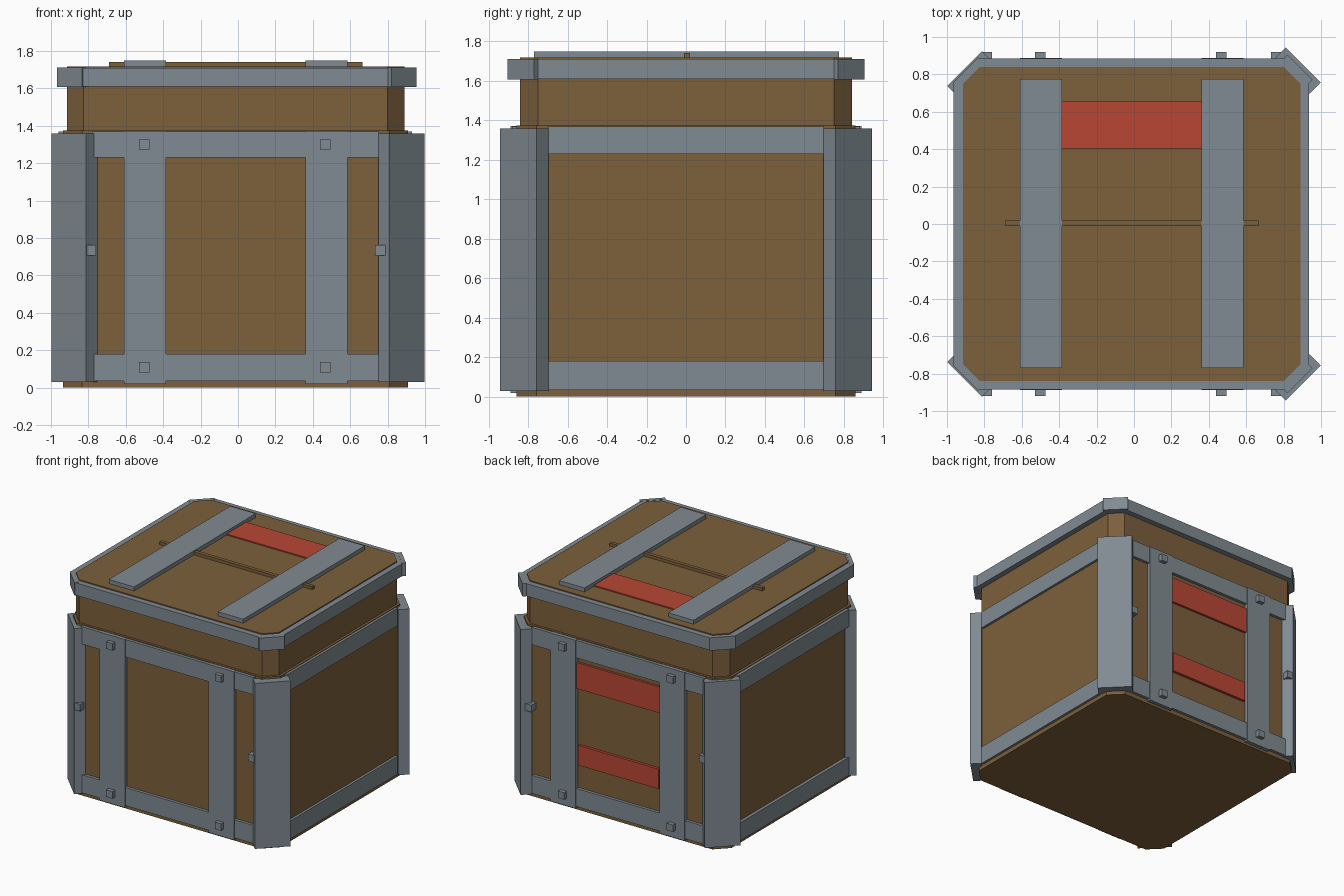
import bpy
import bmesh
from math import sqrt
from mathutils import Vector

old = bpy.data.objects.get("Cube")
if old:
    bpy.data.objects.remove(old, do_unlink=True)


def material(name, rgb):
    mat = bpy.data.materials.new(name)
    mat.use_nodes = True
    mat.diffuse_color = (*rgb, 1)
    mat.node_tree.nodes["Principled BSDF"].inputs["Base Color"].default_value = (*rgb, 1)
    return mat


WOOD = material("brown_wood", (0.205, 0.117, 0.045))
STEEL = material("grey_steel", (0.216, 0.258, 0.287))
RED = material("red_paint", (0.48, 0.061, 0.034))


def finish(name, bm, mat):
    bmesh.ops.recalc_face_normals(bm, faces=bm.faces)
    mesh = bpy.data.meshes.new(name)
    bm.to_mesh(mesh)
    bm.free()
    mesh.materials.append(mat)
    obj = bpy.data.objects.new(name, mesh)
    bpy.context.collection.objects.link(obj)
    return obj


def prism(name, outline, z0, z1, mat):
    """Extrude a plan outline between two heights."""
    bm = bmesh.new()
    face = bm.faces.new([bm.verts.new((x, y, z0)) for x, y in outline])
    top = bmesh.ops.extrude_face_region(bm, geom=[face])["geom"]
    verts = [g for g in top if isinstance(g, bmesh.types.BMVert)]
    bmesh.ops.translate(bm, verts=verts, vec=(0, 0, z1 - z0))
    return finish(name, bm, mat)


def box(name, x, y, z, mat):
    return prism(name, [(x[0], y[0]), (x[1], y[0]), (x[1], y[1]), (x[0], y[1])], *z, mat)


def octagon(x0, x1, y, c):
    """Rectangle outline with cut corners."""
    return [(x0 + c, -y), (x1 - c, -y), (x1, c - y), (x1, y - c),
            (x1 - c, y), (x0 + c, y), (x0, y - c), (x0, c - y)]


def ring(name, outer, inner, z0, z1, mat):
    """Hollow frame between two matching outlines."""
    bm = bmesh.new()
    loops = [[bm.verts.new((x, y, z)) for x, y in pts]
             for pts, z in ((outer, z0), (outer, z1), (inner, z1), (inner, z0))]
    n = len(outer)
    for k in range(4):
        a, b = loops[k], loops[(k + 1) % 4]
        for i in range(n):
            j = (i + 1) % n
            bm.faces.new((a[i], a[j], b[j], b[i]))
    return finish(name, bm, mat)


def corner_plate(name, centre, sx, sy, half, depth, z, mat):
    """Diagonal plate; centre is the middle of its outer face."""
    mid = Vector((sx * centre[0], sy * centre[1]))
    out = Vector((sx, sy)) / sqrt(2)
    along = Vector((-sy, sx)) / sqrt(2)
    pts = [mid + along * half, mid - along * half,
           mid - along * half - out * depth, mid + along * half - out * depth]
    return prism(name, pts, *z, mat)


# Wooden body and lid with cut corners
prism("body", octagon(-0.935, 0.91, 0.858, 0.1), 0, 1.375, WOOD)
prism("lid", octagon(-0.915, 0.89, 0.84, 0.09), 1.375, 1.718, WOOD)
ring("lid_band", octagon(-0.965, 0.935, 0.885, 0.13),
     octagon(-0.91, 0.885, 0.835, 0.09), 1.61, 1.71, STEEL)

# Diagonal corner posts and lid corner plates
for sx, side in ((-1, "right"), (1, "left")):
    for sy, end in ((-1, "front"), (1, "back")):
        post = (0.905, 0.83) if sx < 0 else (0.904, 0.85)
        cap = (0.9, 0.822) if sx < 0 else (0.888, 0.838)
        corner_plate(f"{end}_{side}_post", post, sx, sy, 0.132, 0.085, (0.03, 1.36), STEEL)
        corner_plate(f"{end}_{side}_lid_corner", cap, sx, sy, 0.095, 0.03, (1.608, 1.712), STEEL)

STRAPS = ((-0.61, -0.385), (0.36, 0.585))
BANDS = (("lower", (0.035, 0.18)), ("upper", (1.23, 1.37)))

# Horizontal bands on the two plain sides
for label, z in BANDS:
    box(f"{label}_right_band", (-0.96, -0.93), (-0.7, 0.7), z, STEEL)
    box(f"{label}_left_band", (0.9, 0.93), (-0.7, 0.7), z, STEEL)

# Bands, straps and bolts on front and back
for s, end in ((-1, "front"), (1, "back")):
    def span(a, b):
        return sorted((s * a, s * b))
    for label, z in BANDS:
        box(f"{label}_{end}_band", (-0.78, 0.755), span(0.85, 0.882), z, STEEL)
    for i, x in enumerate(STRAPS):
        box(f"{end}_strap_{i}", x, span(0.85, 0.888), (0.02, 1.372), STEEL)
    bolts = [(x, z) for x in (-0.5, 0.467) for z in (0.11, 1.3)]
    bolts += [(-0.787, 0.735), (0.76, 0.735)]
    for i, (x, z) in enumerate(bolts):
        box(f"{end}_bolt_{i}", (x - 0.028, x + 0.028), span(0.85, 0.92),
            (z - 0.028, z + 0.028), STEEL)

# Lid straps, centre rod and painted boards
for i, x in enumerate(STRAPS):
    box(f"lid_strap_{i}", x, (-0.77, 0.775), (1.71, 1.75), STEEL)
box("lid_rod", (-0.69, 0.665), (-0.01, 0.02), (1.71, 1.742), WOOD)
box("lid_red_board", (-0.385, 0.36), (0.405, 0.655), (1.71, 1.727), RED)
box("upper_red_board", (-0.385, 0.36), (0.85, 0.876), (0.98, 1.19), RED)
box("lower_red_board", (-0.37, 0.345), (0.85, 0.88), (0.37, 0.53), RED)
